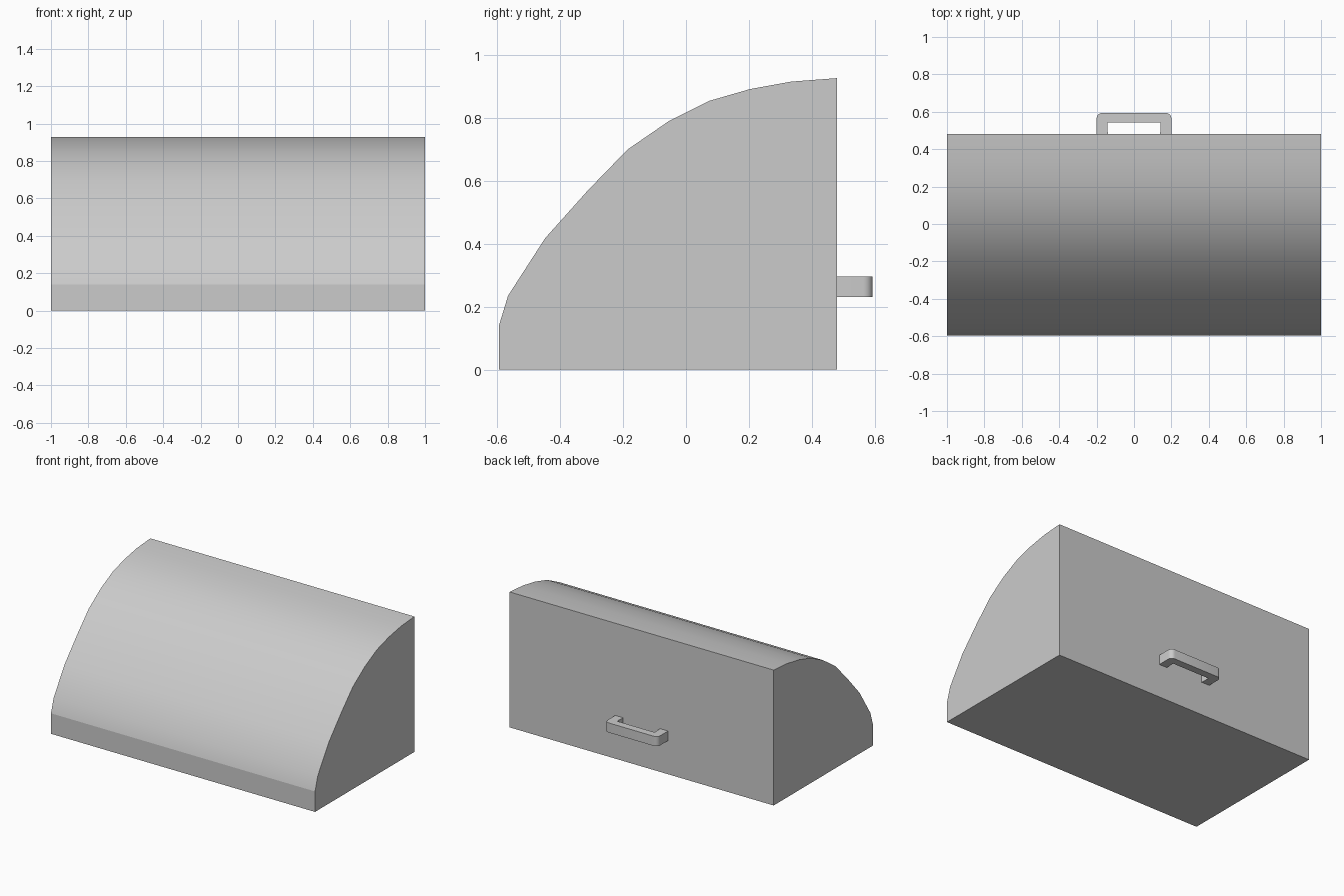
import bpy, bmesh, math
from mathutils import Vector

if "Cube" in bpy.data.objects:
    bpy.data.objects.remove(bpy.data.objects["Cube"])


def prism(name, outline, direction, smooth_deg):
    """Extrude a closed outline; edges sharper than smooth_deg stay crisp."""
    me = bpy.data.meshes.new(name)
    bm = bmesh.new()
    face = bm.faces.new([bm.verts.new(p) for p in outline])
    ext = bmesh.ops.extrude_face_region(bm, geom=[face], use_keep_orig=True)
    verts = [g for g in ext["geom"] if isinstance(g, bmesh.types.BMVert)]
    bmesh.ops.translate(bm, verts=verts, vec=Vector(direction))
    bmesh.ops.recalc_face_normals(bm, faces=bm.faces[:])
    for f in bm.faces:
        f.smooth = True
    for e in bm.edges:
        e.smooth = e.calc_face_angle(0) < math.radians(smooth_deg)
    bm.to_mesh(me)
    bm.free()
    ob = bpy.data.objects.new(name, me)
    bpy.context.collection.objects.link(ob)
    return ob


# Curved-front bin body: side profile (y, z) swept across x
profile = [(-.595, 0), (-.595, .14), (-.566, .235), (-.448, .418),
           (-.312, .57), (-.186, .70), (-.055, .79), (.075, .855),
           (.203, .892), (.335, .916), (.48, .927), (.48, 0)]
prism("bin_body", [(-1, y, z) for y, z in profile], (2, 0, 0), 16.5)

# Back pull handle: rounded bracket, half outline mirrored in x
r, w, back = .03, .2, .594
half = [(.14, .48), (w, .48)]
half += [(w - r + r * math.cos(a), back - r + r * math.sin(a))
         for a in (math.radians(15 * i) for i in range(7))]
outer = half[1:]
outline = ([(.142, .543), half[0]] + outer
           + [(-x, y) for x, y in reversed(outer)]
           + [(-.14, .48), (-.142, .543)])
prism("back_handle", [(x, y, .23) for x, y in outline], (0, 0, .066), 30)
